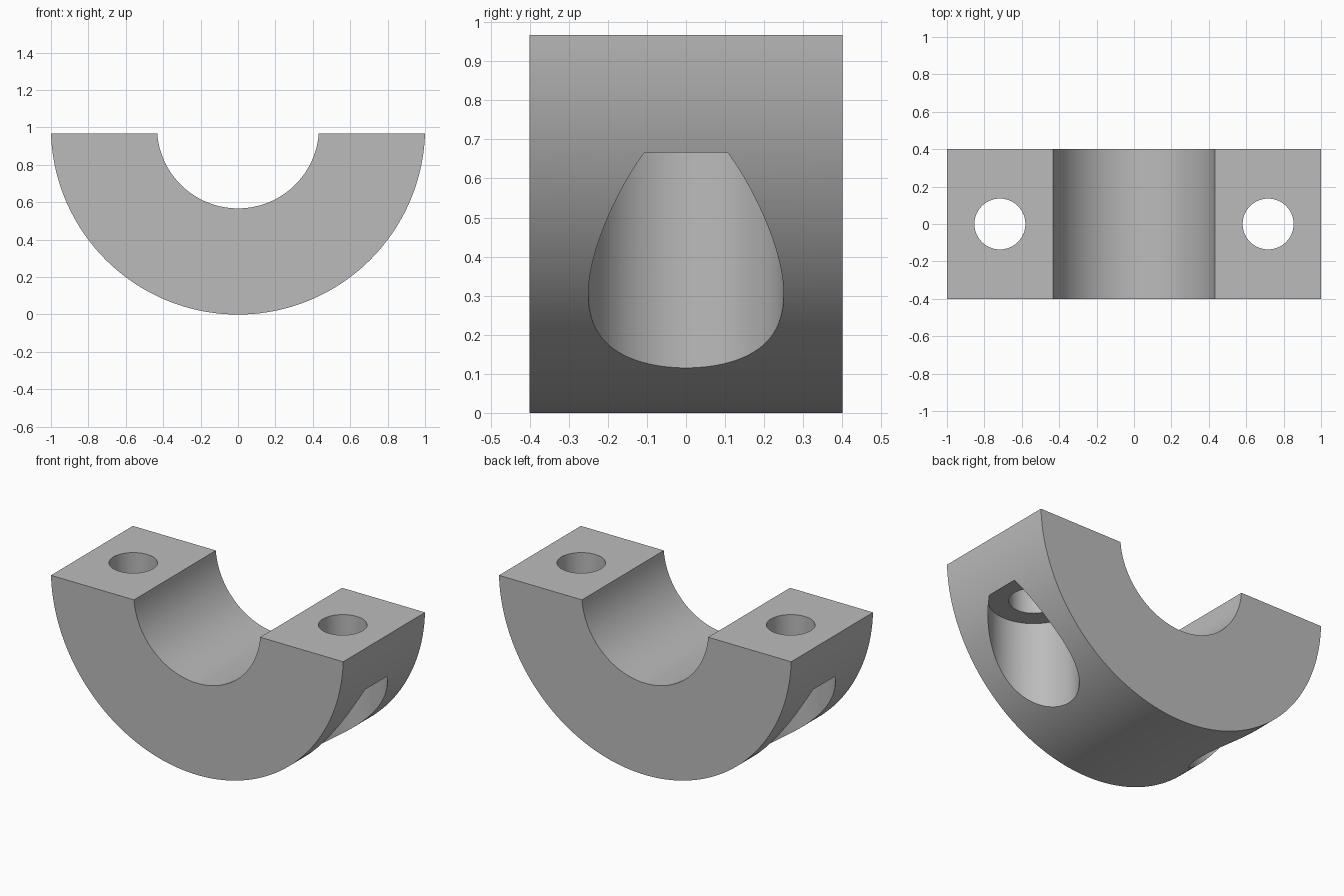
import bpy
import math

if "Cube" in bpy.data.objects:
    bpy.data.objects.remove(bpy.data.objects["Cube"], do_unlink=True)

TOP = 0.967        # split plane height
AXIS = 1.0         # height of the bore axis
OUTER, BORE = 1.0005, 0.433
HALF_DEPTH = 0.4
BOLT_X = 0.717

grey = bpy.data.materials.new("plain grey")
grey.use_nodes = True
colour = (0.5, 0.5, 0.5, 1)
grey.diffuse_color = colour
grey.node_tree.nodes["Principled BSDF"].inputs["Base Color"].default_value = colour


def arc(radius, count):
    """Arc below the split plane, from left to right through the bottom."""
    start = math.pi + math.asin((AXIS - TOP) / radius)
    sweep = 3 * math.pi - 2 * start
    return [(radius * math.cos(start + sweep * i / count),
             AXIS + radius * math.sin(start + sweep * i / count))
            for i in range(count + 1)]


# Half-ring body: extruded profile
profile = arc(OUTER, 128) + arc(BORE, 96)[::-1]
n = len(profile)
verts = [(x, y, z) for y in (-HALF_DEPTH, HALF_DEPTH) for x, z in profile]
faces = [tuple(range(n)), tuple(reversed(range(n, 2 * n)))]
faces += [((i + 1) % n, i, i + n, (i + 1) % n + n) for i in range(n)]
mesh = bpy.data.meshes.new("clamp_half")
mesh.from_pydata(verts, [], faces)
mesh.materials.append(grey)
body = bpy.data.objects.new("clamp_half", mesh)
bpy.context.collection.objects.link(body)


def drill(name, x, radius, low, high):
    """Cut a vertical round hole through the body."""
    bpy.ops.mesh.primitive_cylinder_add(vertices=96, radius=radius, depth=high - low,
                                        location=(x, 0, (low + high) / 2))
    cutter = bpy.context.object
    cutter.name = name
    cutter.data.materials.append(grey)
    cutter.hide_render = True
    mod = body.modifiers.new(name, "BOOLEAN")
    mod.operation = "DIFFERENCE"
    mod.solver = "EXACT"
    mod.object = cutter
    bpy.context.view_layer.objects.active = body
    bpy.ops.object.modifier_apply(modifier=name)
    bpy.data.objects.remove(cutter, do_unlink=True)


# Bolt holes and the wider head pockets beneath them
for side, x in (("left", BOLT_X), ("right", -BOLT_X)):
    drill(side + "_head_pocket", x, 0.25, -0.2, 0.667)
    drill(side + "_bolt_hole", x, 0.136, 0.4, 1.2)

bpy.ops.object.select_all(action="DESELECT")
body.select_set(True)
bpy.context.view_layer.objects.active = body
bpy.ops.object.shade_smooth_by_angle(angle=math.radians(25))
